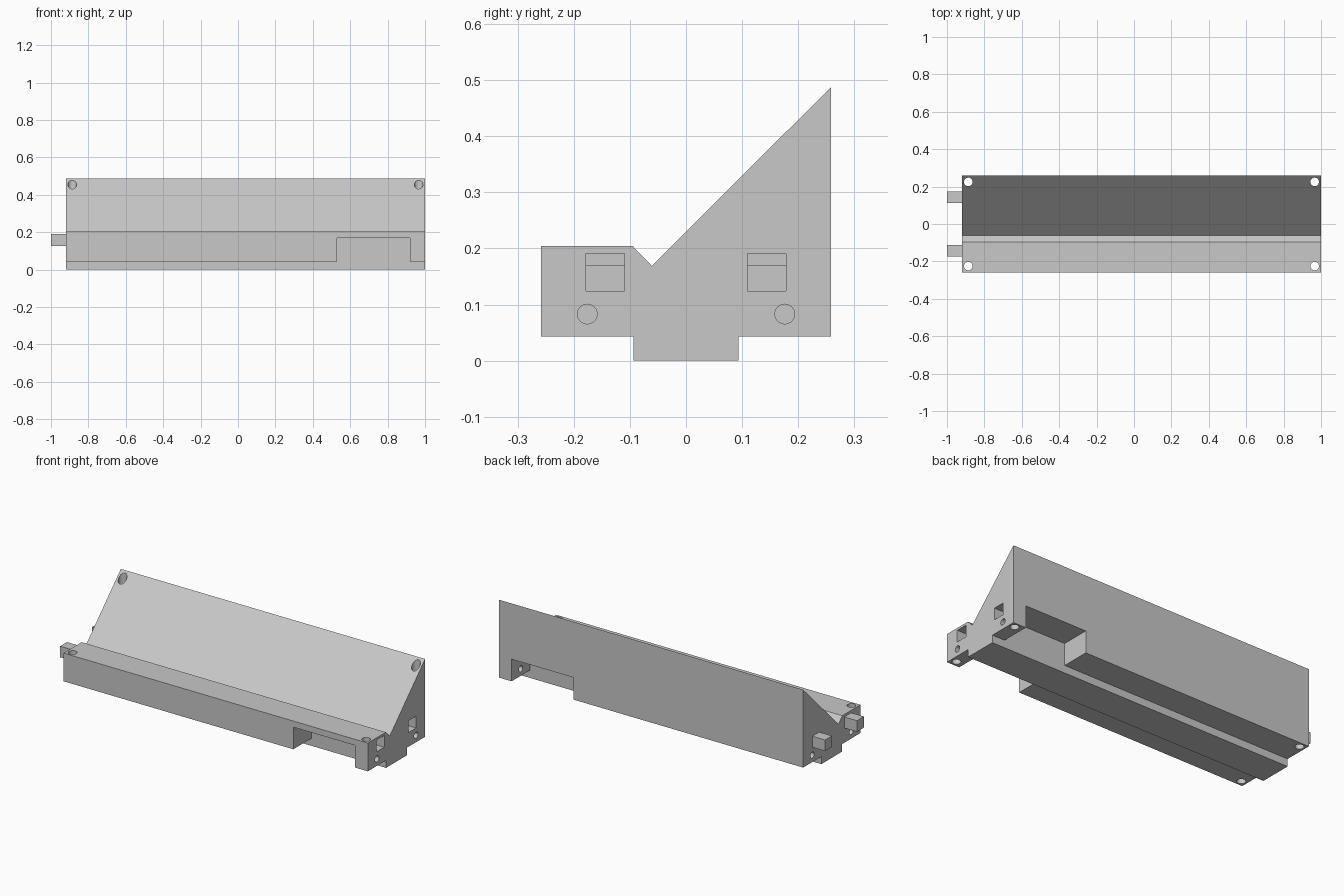
import bpy
import bmesh
from mathutils import Matrix

default = bpy.data.objects.get("Cube")
if default:
    bpy.data.objects.remove(default, do_unlink=True)

grey = bpy.data.materials.new("light_grey")
grey.use_nodes = True
grey.diffuse_color = (0.578, 0.578, 0.578, 1)
grey.node_tree.nodes["Principled BSDF"].inputs["Base Color"].default_value = grey.diffuse_color

LEFT, RIGHT = -0.92, 1.0


def add_object(name, bm):
    bmesh.ops.recalc_face_normals(bm, faces=bm.faces)
    mesh = bpy.data.meshes.new(name)
    bm.to_mesh(mesh)
    bm.free()
    mesh.materials.append(grey)
    obj = bpy.data.objects.new(name, mesh)
    bpy.context.collection.objects.link(obj)
    return obj


def box(name, x, y, z):
    """Box from (min, max) ranges along each axis."""
    bm = bmesh.new()
    bmesh.ops.create_cube(bm, size=1)
    for v in bm.verts:
        v.co = [r[0] if c < 0 else r[1] for c, r in zip(v.co, (x, y, z))]
    return add_object(name, bm)


def rod(name, centre, radius, length, axis):
    bm = bmesh.new()
    turn = Matrix.Rotation(1.5707963, 4, "Y") if axis == "X" else Matrix()
    bmesh.ops.create_cone(bm, cap_ends=True, segments=32, radius1=radius, radius2=radius,
                          depth=length, matrix=Matrix.Translation(centre) @ turn)
    return add_object(name, bm)


def cut(target, cutter):
    cutter.hide_render = True
    mod = target.modifiers.new("cut", "BOOLEAN")
    mod.operation = "DIFFERENCE"
    mod.solver = "EXACT"
    mod.object = cutter
    bpy.context.view_layer.objects.active = target
    bpy.ops.object.modifier_apply(modifier=mod.name)
    bpy.data.objects.remove(cutter, do_unlink=True)


# Body: side profile (y, z) with sloped back rest, V groove and bottom rail
profile = [(-0.258, 0.043), (-0.258, 0.204), (-0.095, 0.204), (-0.061, 0.169),
           (0.258, 0.487), (0.258, 0.043), (0.094, 0.043), (0.094, 0),
           (-0.094, 0), (-0.094, 0.043)]
bm = bmesh.new()
end = bm.faces.new([bm.verts.new((LEFT, y, z)) for y, z in profile])
grown = bmesh.ops.extrude_face_region(bm, geom=[end])["geom"]
bmesh.ops.translate(bm, vec=(RIGHT - LEFT, 0, 0),
                    verts=[g for g in grown if isinstance(g, bmesh.types.BMVert)])
body = add_object("body", bm)

for side, label in ((-1, "front"), (1, "back")):
    def span(a, b):
        return sorted((side * a, side * b))

    # Notch under each side, leaving the central web
    cut(body, box("notch_cutter", (0.53, 0.92), span(0.094, 0.4), (-0.1, 0.169)))
    # Square socket in the right end
    cut(body, box("socket_cutter", (0.9, 1.1), span(0.11, 0.178), (0.124, 0.191)))
    # Round holes in both ends
    for x in (LEFT, RIGHT):
        cut(body, rod("end_hole_cutter", (x, side * 0.176, 0.083), 0.0175, 0.2, "X"))
    # Vertical through holes in the corners
    for x in (LEFT + 0.034, RIGHT - 0.034):
        cut(body, rod("corner_hole_cutter", (x, side * 0.225, 0.25), 0.023, 1, "Z"))
    # Square peg on the left end
    box(label + "_peg", (-1, LEFT + 0.01), span(0.113, 0.175), (0.127, 0.19))

# Smooth hole walls, sharp edges elsewhere
bpy.ops.object.select_all(action="DESELECT")
body.select_set(True)
bpy.context.view_layer.objects.active = body
bpy.ops.object.shade_smooth_by_angle(angle=0.5)
